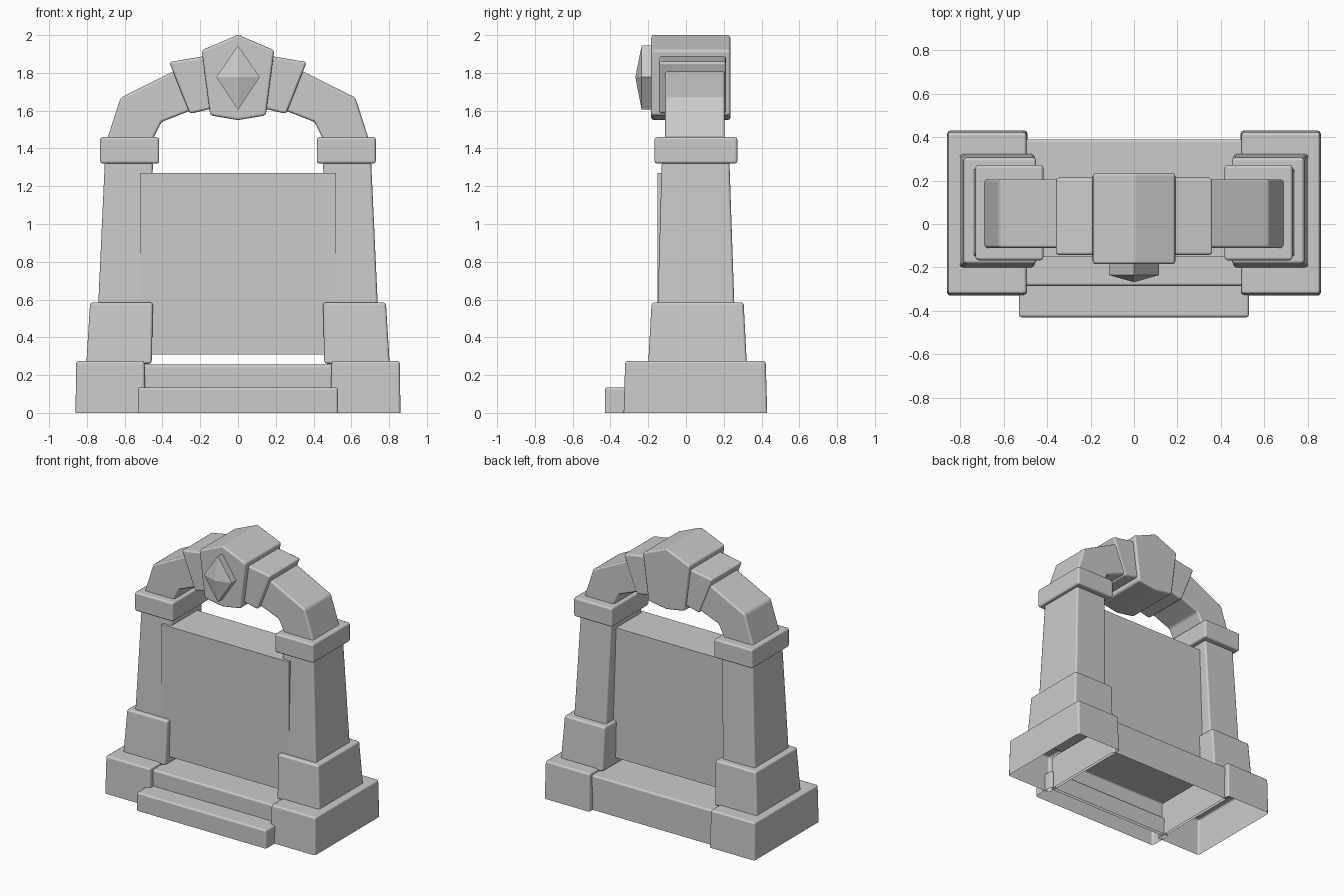
import bpy
import bmesh

cube = bpy.data.objects.get("Cube")
if cube:
    bpy.data.objects.remove(cube, do_unlink=True)

stone = bpy.data.materials.new("grey_stone")
stone.use_nodes = True
GREY = (0.6, 0.6, 0.6, 1)
stone.diffuse_color = GREY
stone.node_tree.nodes["Principled BSDF"].inputs["Base Color"].default_value = GREY


def finish(name, bm, bevel):
    """Turn a bmesh into a stone object with softened edges."""
    bmesh.ops.recalc_face_normals(bm, faces=bm.faces[:])
    mesh = bpy.data.meshes.new(name)
    bm.to_mesh(mesh)
    bm.free()
    mesh.materials.append(stone)
    obj = bpy.data.objects.new(name, mesh)
    bpy.context.collection.objects.link(obj)
    if bevel:
        mesh.polygons.foreach_set("use_smooth", [True] * len(mesh.polygons))
        mod = obj.modifiers.new("soft_edges", "BEVEL")
        mod.width = bevel
        mod.segments = 2
        mod.harden_normals = True
    return obj


def block(name, z0, z1, low, high=None, bevel=0.014, open_base=False, flip=1):
    """Tapered box; low and high are (x0, x1, y0, y1) at z0 and z1."""
    bm = bmesh.new()
    rings = []
    for z, (x0, x1, y0, y1) in ((z0, low), (z1, high or low)):
        corners = ((x0, y0), (x1, y0), (x1, y1), (x0, y1))
        rings.append([bm.verts.new((flip * x, y, z)) for x, y in corners])
    bottom, top = rings
    bm.faces.new(top)
    if not open_base:
        bm.faces.new(bottom[::-1])
    for i in range(4):
        j = (i + 1) % 4
        bm.faces.new((bottom[i], bottom[j], top[j], top[i]))
    return finish(name, bm, bevel)


def slab(name, outline, y0, y1, bevel=0.014, flip=1):
    """Extrude an (x, z) outline from y0 to y1."""
    bm = bmesh.new()
    face = bm.faces.new([bm.verts.new((flip * x, y0, z)) for x, z in outline])
    extruded = bmesh.ops.extrude_face_region(bm, geom=[face])["geom"]
    moved = [g for g in extruded if isinstance(g, bmesh.types.BMVert)]
    bmesh.ops.translate(bm, verts=moved, vec=(0, y1 - y0, 0))
    return finish(name, bm, bevel)


# Floor, front step and the panel filling the opening
block("floor_slab", 0, 0.255, (-0.51, 0.51, -0.285, 0.39), open_base=True)
block("front_step", 0, 0.135, (-0.53, 0.53, -0.43, -0.26), open_base=True)
block("door_panel", 0.31, 1.27, (-0.52, 0.52, -0.15, 0.17), bevel=0)

# Pillars and the arch halves, one per side
for side, s in (("left", 1), ("right", -1)):
    block(side + "_plinth", 0, 0.275, (0.49, 0.86, -0.33, 0.43),
          (0.495, 0.857, -0.322, 0.422), open_base=True, flip=s)
    block(side + "_pillar_foot", 0.26, 0.585, (0.457, 0.803, -0.2, 0.322),
          (0.45, 0.783, -0.182, 0.305), flip=s)
    block(side + "_pillar_shaft", 0.57, 1.33, (0.475, 0.74, -0.15, 0.256),
          (0.45, 0.705, -0.128, 0.23), flip=s)
    block(side + "_capital", 1.32, 1.46, (0.417, 0.73, -0.167, 0.272), flip=s)
    slab(side + "_arch", [(0.455, 1.44), (0.695, 1.44), (0.622, 1.668), (0.3, 1.83),
                          (0.2, 1.62), (0.26, 1.597), (0.405, 1.54)],
         -0.11, 0.205, flip=s)
    slab(side + "_arch_wedge", [(0.255, 1.583), (0.364, 1.857), (0.17, 1.89),
                                (0.12, 1.615)], -0.143, 0.213, flip=s)

# Keystone at the crown
slab("keystone", [(0, 1.55), (0.147, 1.575), (0.192, 1.92), (0, 2.002),
                  (-0.192, 1.92), (-0.147, 1.575)], -0.185, 0.235)

# Faceted gem: a rhombic rim with a raised point
bm = bmesh.new()
outline = ((0, 1.605), (0.115, 1.777), (0, 1.945), (-0.115, 1.777))
back = [bm.verts.new((x, -0.17, z)) for x, z in outline]
rim = [bm.verts.new((x, -0.235, z)) for x, z in outline]
tip = bm.verts.new((0, -0.268, 1.777))
for i in range(4):
    j = (i + 1) % 4
    bm.faces.new((back[i], back[j], rim[j], rim[i]))
    bm.faces.new((rim[i], rim[j], tip))
bm.faces.new(back)
finish("keystone_gem", bm, 0)
